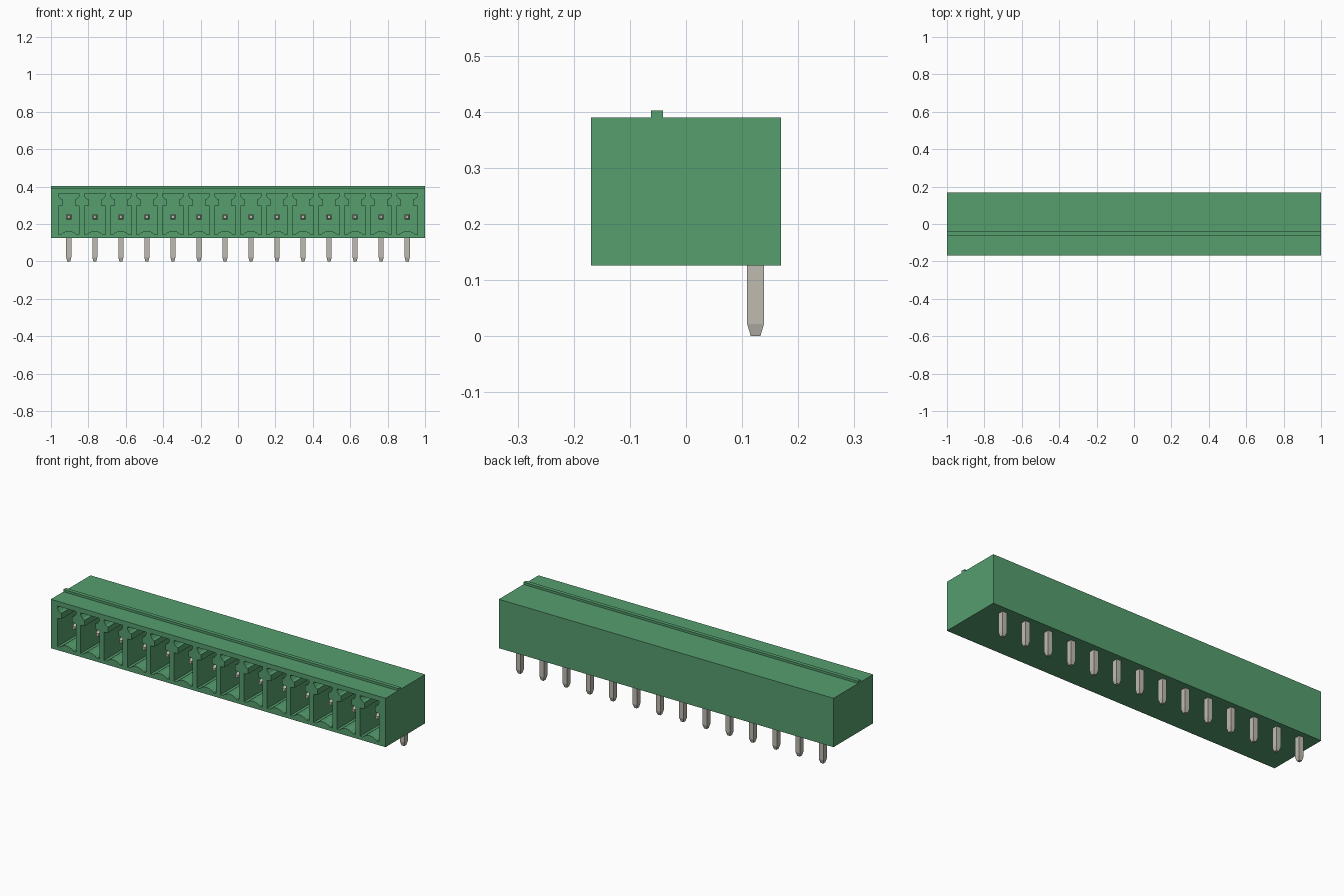
import bpy, bmesh, math
from mathutils import Vector

cube = bpy.data.objects.get("Cube")
if cube:
    bpy.data.objects.remove(cube, do_unlink=True)

COUNT, PITCH = 14, 0.1392
COLUMNS = [(i - (COUNT - 1) / 2) * PITCH for i in range(COUNT)]
FRONT, BACK, BOTTOM, TOP = -0.169, 0.169, 0.126, 0.39
PIN_Z, LEG_Y = 0.237, 0.124


def material(name, rgb):
    m = bpy.data.materials.new(name)
    m.use_nodes = True
    m.diffuse_color = (*rgb, 1)
    bsdf = next(n for n in m.node_tree.nodes if n.type == 'BSDF_PRINCIPLED')
    bsdf.inputs["Base Color"].default_value = (*rgb, 1)
    bsdf.inputs["Roughness"].default_value = 0.6
    return m


green = material("green plastic", (0.093, 0.342, 0.156))
metal = material("tinned metal", (0.515, 0.497, 0.434))


def prism(bm, points, offset):
    """Extrude a closed outline of 3D points along an offset."""
    face = bm.faces.new([bm.verts.new(p) for p in points])
    res = bmesh.ops.extrude_face_region(bm, geom=[face], use_keep_orig=True)
    moved = [v for v in res["geom"] if isinstance(v, bmesh.types.BMVert)]
    bmesh.ops.translate(bm, verts=moved, vec=offset)


def loft(bm, rings):
    """Bridge equal rings of points and cap both ends."""
    loops = [[bm.verts.new(p) for p in ring] for ring in rings]
    n = len(loops[0])
    for a, b in zip(loops, loops[1:]):
        for i in range(n):
            bm.faces.new((a[i], a[(i + 1) % n], b[(i + 1) % n], b[i]))
    bm.faces.new(loops[0])
    bm.faces.new(loops[-1])


def finish(bm, name, mat):
    bmesh.ops.recalc_face_normals(bm, faces=bm.faces[:])
    mesh = bpy.data.meshes.new(name)
    bm.to_mesh(mesh)
    bm.free()
    mesh.materials.append(mat)
    obj = bpy.data.objects.new(name, mesh)
    bpy.context.collection.objects.link(obj)
    return obj


# Housing: side profile with the keying ridge on top, extruded along x
profile = [(FRONT, BOTTOM), (BACK, BOTTOM), (BACK, TOP), (-0.041, TOP),
           (-0.041, 0.402), (-0.062, 0.402), (-0.062, TOP), (FRONT, TOP)]
bm = bmesh.new()
prism(bm, [(-1, y, z) for y, z in profile], Vector((2, 0, 0)))
housing = finish(bm, "housing", green)

# Socket outline: wide head, narrow neck, wide chamber, arched floor
half = [(0.056, 0.145), (0.056, 0.297), (0.032, 0.300), (0.032, 0.331),
        (0.045, 0.336), (0.056, 0.352), (0.056, 0.364)]
arch = []
for k in range(9):
    t = -1 + k / 4
    arch.append((0.042 * t, 0.145 + 0.018 * (1 - t * t)))
outline = arch + half + [(-x, z) for x, z in reversed(half)]
bm = bmesh.new()
for cx in COLUMNS:
    prism(bm, [(cx + x, FRONT - 0.02, z) for x, z in outline],
          Vector((0, 0.269, 0)))
cutter = finish(bm, "socket_cutter", green)
cutter.hide_render = True

# Cut the sockets, keep the result and discard the cutter
cut = housing.modifiers.new("sockets", 'BOOLEAN')
cut.operation, cut.solver, cut.object = 'DIFFERENCE', 'EXACT', cutter
bpy.context.view_layer.update()
graph = bpy.context.evaluated_depsgraph_get()
mesh = bpy.data.meshes.new_from_object(housing.evaluated_get(graph))
housing.modifiers.clear()
housing.data = mesh
bpy.data.objects.remove(cutter, do_unlink=True)


def square(cx, hx, other, ho, level, axis):
    """Rectangle around a pin axis running along y or z."""
    corners = [(-1, -1), (1, -1), (1, 1), (-1, 1)]
    if axis == 'z':
        return [(cx + a * hx, other + b * ho, level) for a, b in corners]
    return [(cx + a * hx, level, other + b * ho) for a, b in corners]


# Solder legs below and contact pins inside the sockets, both with tapered tips
for i, cx in enumerate(COLUMNS, 1):
    bm = bmesh.new()
    loft(bm, [square(cx, hx, LEG_Y, hy, z, 'z') for hx, hy, z in
              ((0.008, 0.0085, 0), (0.0135, 0.015, 0.022), (0.0135, 0.015, 0.25))])
    finish(bm, f"solder_leg_{i}", metal)
    bm = bmesh.new()
    loft(bm, [square(cx, h, PIN_Z, h, y, 'y') for h, y in
              ((0.0075, -0.108), (0.0135, -0.088), (0.0135, LEG_Y))])
    finish(bm, f"contact_pin_{i}", metal)
